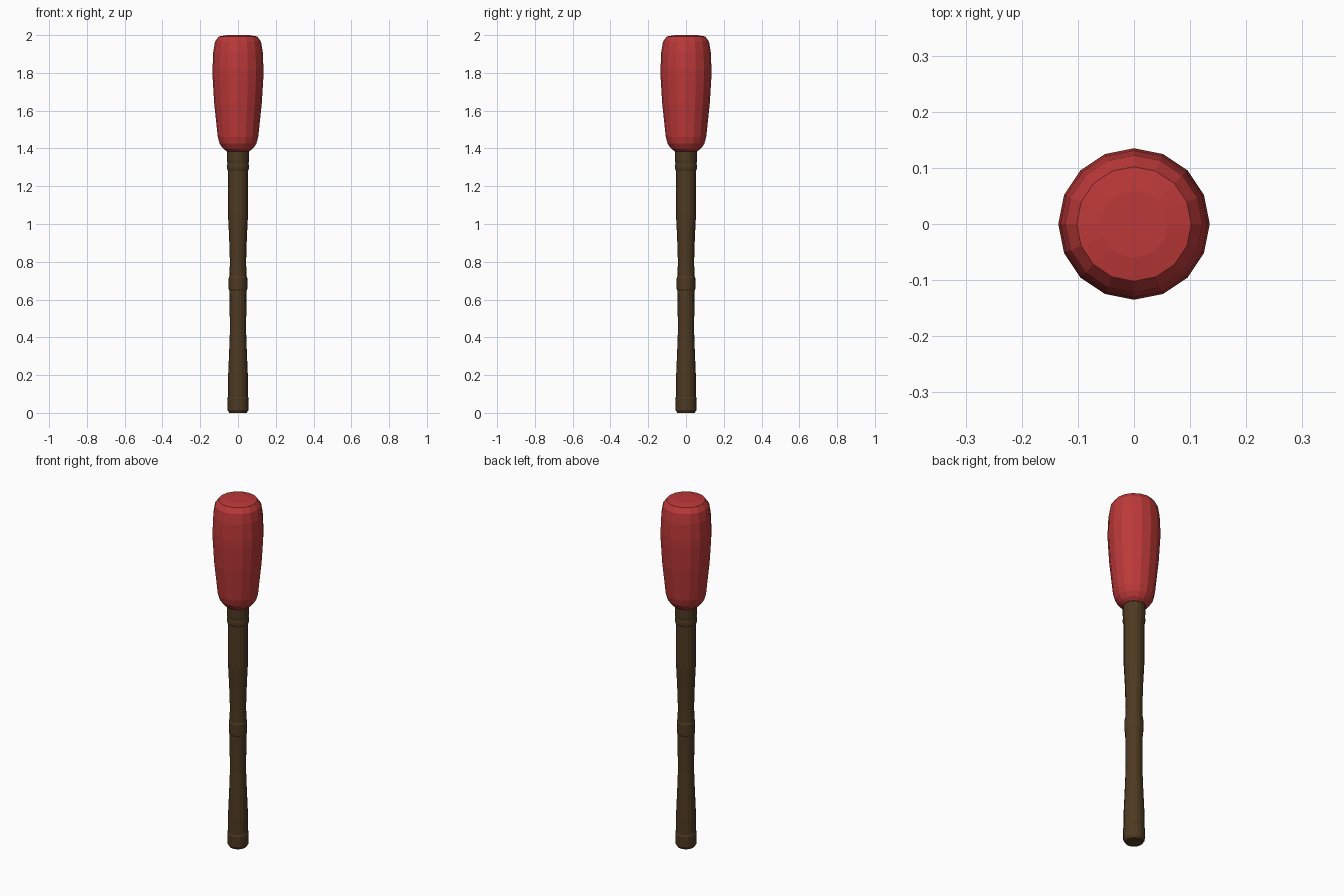
import bpy, bmesh
from math import cos, sin, tau

if "Cube" in bpy.data.objects:
    bpy.data.objects.remove(bpy.data.objects["Cube"])

SIDES = 16


def material(name, color):
    m = bpy.data.materials.new(name)
    m.diffuse_color = color
    m.use_nodes = True
    m.node_tree.nodes["Principled BSDF"].inputs["Base Color"].default_value = m.diffuse_color
    return m


def lathe(name, profile, mat):
    """Closed, flat-faced turned solid from (radius, z) points, bottom to top."""
    bm = bmesh.new()
    rings = [[bm.verts.new((r * cos(tau * i / SIDES), r * sin(tau * i / SIDES), z))
              for i in range(SIDES)] for r, z in profile]
    for a, b in zip(rings, rings[1:]):
        for i in range(SIDES):
            j = (i + 1) % SIDES
            bm.faces.new((a[i], a[j], b[j], b[i]))
    bm.faces.new(rings[0][::-1])
    bm.faces.new(rings[-1])
    me = bpy.data.meshes.new(name)
    bm.to_mesh(me)
    bm.free()
    me.materials.append(mat)
    ob = bpy.data.objects.new(name, me)
    bpy.context.collection.objects.link(ob)
    return ob


wood = material("dark_wood", (0.075, 0.042, 0.016, 1))
red = material("red_padding", (0.50, 0.04, 0.04, 1))

# Turned handle: pommel, waisted grip, middle ring, upper shaft, collar
lathe("handle", [
    (0.046, 0.0), (0.055, 0.015), (0.057, 0.075), (0.053, 0.085),
    (0.053, 0.095), (0.053, 0.18), (0.047, 0.32), (0.043, 0.43),
    (0.044, 0.55), (0.045, 0.645),
    (0.049, 0.655), (0.049, 0.715), (0.045, 0.725),
    (0.043, 0.80), (0.047, 0.93), (0.053, 1.05), (0.053, 1.28),
    (0.058, 1.295), (0.058, 1.31), (0.056, 1.32), (0.058, 1.335),
    (0.058, 1.40)], wood)

# Padded head
lathe("padded_head", [
    (0.060, 1.385), (0.080, 1.40), (0.097, 1.425), (0.107, 1.46),
    (0.126, 1.64), (0.134, 1.77), (0.135, 1.82), (0.131, 1.91),
    (0.122, 1.965), (0.102, 1.993), (0.060, 2.0)], red)
